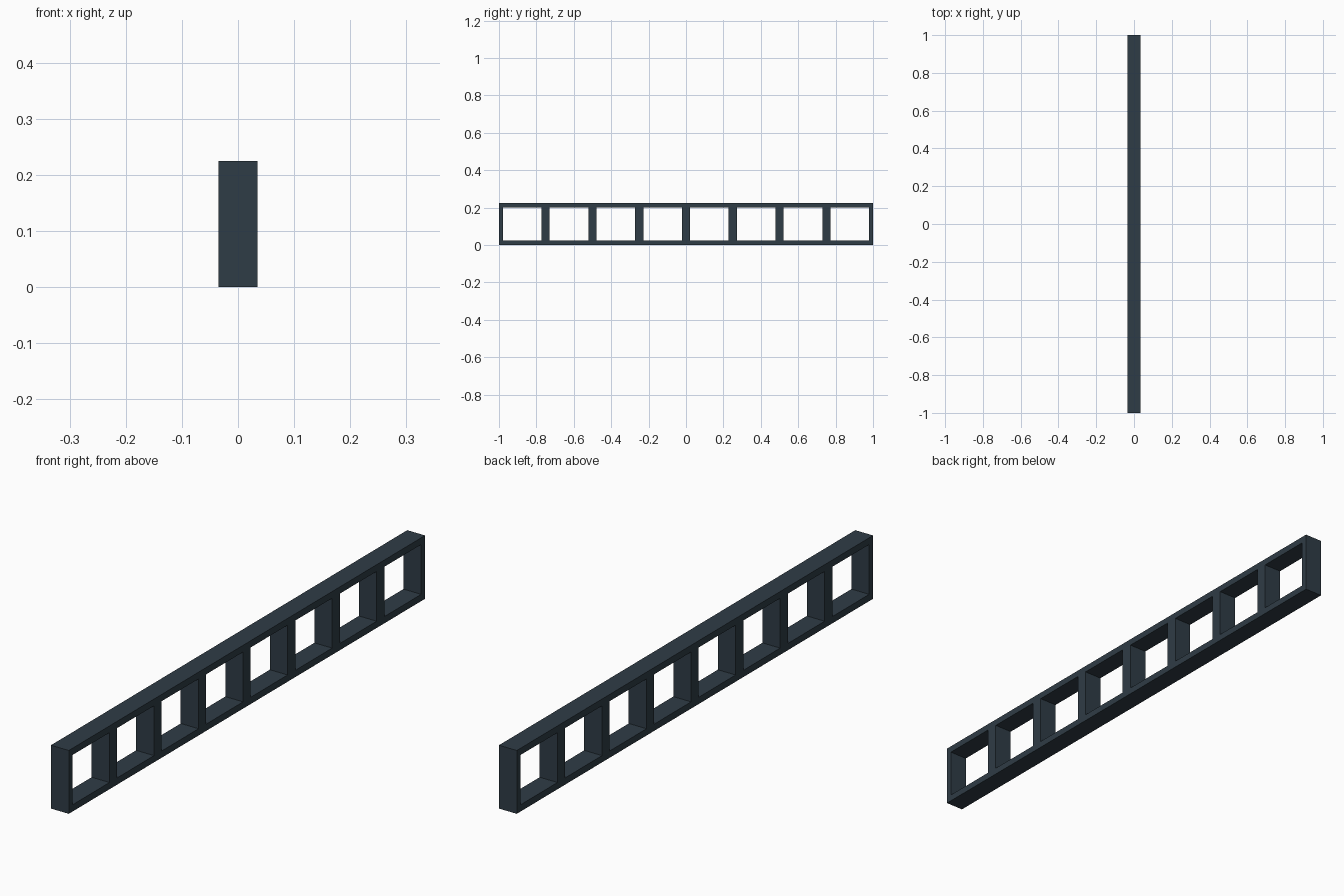
import bpy, bmesh

if "Cube" in bpy.data.objects:
    bpy.data.objects.remove(bpy.data.objects["Cube"])

LENGTH, WIDTH, HEIGHT = 2.0, 0.07, 0.225
BAYS, WALL, RAIL = 8, 0.0215, 0.024
pitch = LENGTH / BAYS

mat = bpy.data.materials.new("dark slate")
mat.diffuse_color = (0.028, 0.045, 0.061, 1)
mat.use_nodes = True
mat.node_tree.nodes["Principled BSDF"].inputs["Base Color"].default_value = mat.diffuse_color

# side profile coordinates: each bay has an opening between two walls
ys = [-LENGTH / 2]
for i in range(BAYS):
    y0 = -LENGTH / 2 + i * pitch
    ys += [y0 + WALL, y0 + pitch - WALL]
ys.append(LENGTH / 2)
zs = [0, RAIL, HEIGHT - RAIL, HEIGHT]

# flat side face with square openings
bm = bmesh.new()
grid = [[bm.verts.new((-WIDTH / 2, y, z)) for z in zs] for y in ys]
for i in range(len(ys) - 1):
    for j in range(3):
        if j == 1 and i % 2 == 1:
            continue  # opening
        bm.faces.new((grid[i][j], grid[i + 1][j], grid[i + 1][j + 1], grid[i][j + 1]))

# thicken across the width
ext = bmesh.ops.extrude_face_region(bm, geom=bm.faces[:], use_keep_orig=True)
moved = [g for g in ext["geom"] if isinstance(g, bmesh.types.BMVert)]
bmesh.ops.translate(bm, verts=moved, vec=(WIDTH, 0, 0))
bmesh.ops.recalc_face_normals(bm, faces=bm.faces[:])

mesh = bpy.data.meshes.new("ladder_frame")
bm.to_mesh(mesh)
bm.free()
mesh.materials.append(mat)
bpy.context.collection.objects.link(bpy.data.objects.new("ladder_frame", mesh))
